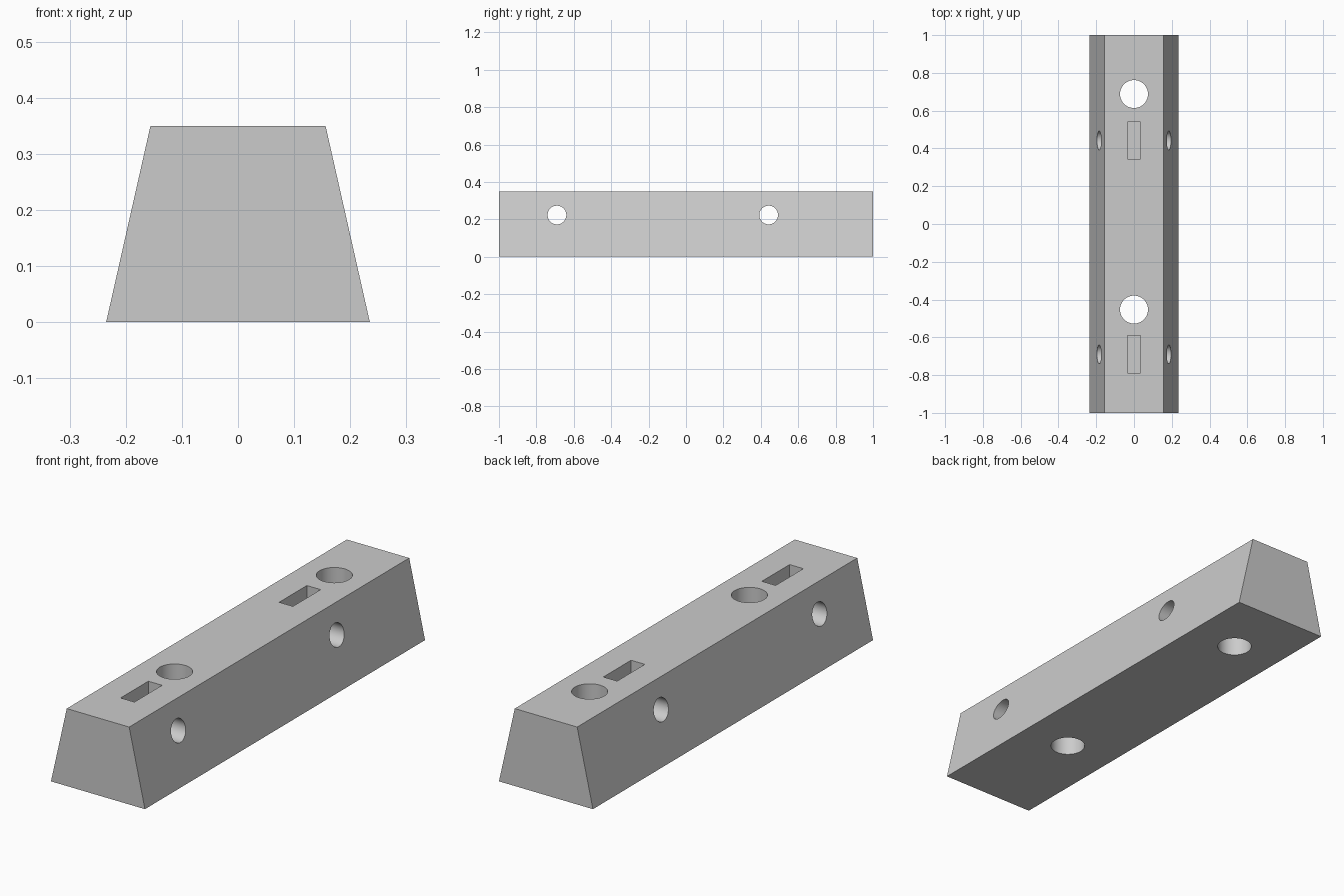
import bpy
import bmesh
import math

cube = bpy.data.objects.get("Cube")
if cube:
    bpy.data.objects.remove(cube, do_unlink=True)

HEIGHT, BOTTOM_HALF, TOP_HALF = 0.35, 0.235, 0.156

grey = bpy.data.materials.new("light_grey")
grey.use_nodes = True
colour = (0.6, 0.6, 0.6, 1)
grey.diffuse_color = colour
grey.node_tree.nodes["Principled BSDF"].inputs["Base Color"].default_value = colour


def activate(obj):
    bpy.ops.object.select_all(action="DESELECT")
    obj.select_set(True)
    bpy.context.view_layer.objects.active = obj


def cut(target, cutter):
    """Subtract a cutter from the target and remove it."""
    cutter.hide_render = True
    activate(target)
    mod = target.modifiers.new("cut", "BOOLEAN")
    mod.operation = "DIFFERENCE"
    mod.solver = "EXACT"
    mod.object = cutter
    bpy.ops.object.modifier_apply(modifier=mod.name)
    bpy.data.objects.remove(cutter, do_unlink=True)


def drill(target, radius, location, rotation=(0, 0, 0)):
    bpy.ops.mesh.primitive_cylinder_add(
        vertices=64, radius=radius, depth=1, location=location, rotation=rotation)
    cut(target, bpy.context.object)


# Tapered block: trapezoid profile extruded along y
bm = bmesh.new()
profile = [(-BOTTOM_HALF, 0), (BOTTOM_HALF, 0), (TOP_HALF, HEIGHT), (-TOP_HALF, HEIGHT)]
end = bm.faces.new([bm.verts.new((x, -1, z)) for x, z in profile])
extruded = bmesh.ops.extrude_face_region(bm, geom=[end])["geom"]
bmesh.ops.translate(bm, vec=(0, 2, 0),
                    verts=[v for v in extruded if isinstance(v, bmesh.types.BMVert)])
bmesh.ops.recalc_face_normals(bm, faces=bm.faces[:])
mesh = bpy.data.meshes.new("tapered_block")
bm.to_mesh(mesh)
bm.free()
mesh.materials.append(grey)
block = bpy.data.objects.new("tapered_block", mesh)
bpy.context.collection.objects.link(block)

# Large vertical through holes
for y in (-0.453, 0.688):
    drill(block, 0.074, (0, y, HEIGHT / 2))

# Nut slots in the top, each crossed by a sideways bolt hole
SLOT_FLOOR = 0.12
for y in (-0.69, 0.442):
    bpy.ops.mesh.primitive_cube_add(size=1, location=(0, y, SLOT_FLOOR + 0.25))
    slot = bpy.context.object
    slot.scale = (0.069, 0.198, 0.5)
    cut(block, slot)
    drill(block, 0.05, (0, y, 0.223), (0, math.pi / 2, 0))

activate(block)
bpy.ops.object.shade_smooth_by_angle(angle=math.radians(30))
